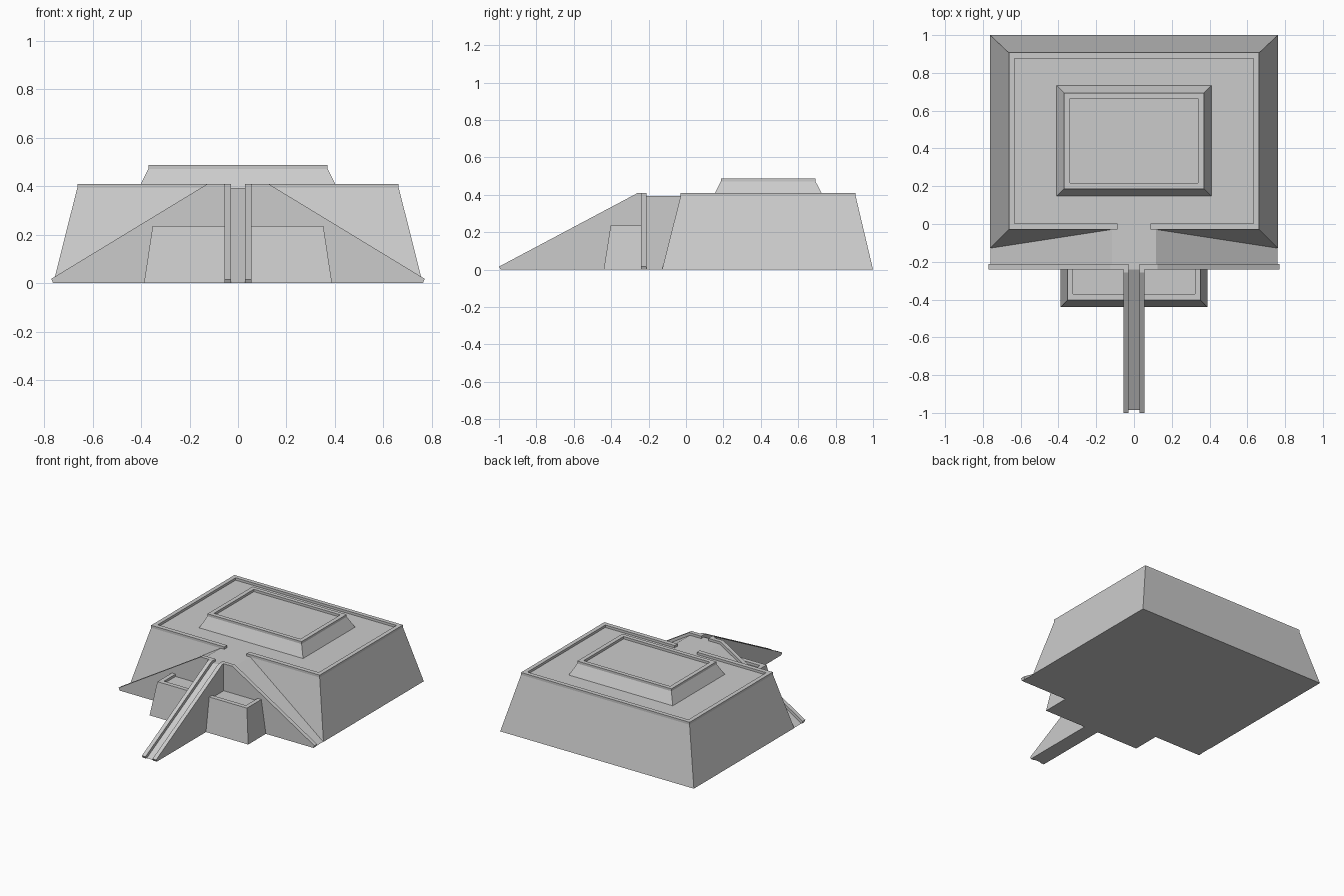
import bpy, bmesh

if "Cube" in bpy.data.objects:
    bpy.data.objects.remove(bpy.data.objects["Cube"])


def finish(name, bm):
    bmesh.ops.recalc_face_normals(bm, faces=bm.faces)
    mesh = bpy.data.meshes.new(name)
    bm.to_mesh(mesh)
    bm.free()
    obj = bpy.data.objects.new(name, mesh)
    bpy.context.collection.objects.link(obj)
    return obj


def stack(name, levels):
    """Closed solid through rectangles given as (half width, y front, y back, z)."""
    bm = bmesh.new()
    loops = [[bm.verts.new(p) for p in
              ((-x, y0, z), (x, y0, z), (x, y1, z), (-x, y1, z))]
             for x, y0, y1, z in levels]
    for a, b in zip(loops, loops[1:]):
        for i in range(4):
            j = (i + 1) % 4
            bm.faces.new((a[i], a[j], b[j], b[i]))
    bm.faces.new(loops[0][::-1])
    bm.faces.new(loops[-1])
    return finish(name, bm)


def prism(name, pts, axis, lo, hi):
    """Extrude a 2D profile along the given axis."""
    place = {"x": lambda a, b, c: (c, a, b),
             "y": lambda a, b, c: (a, c, b),
             "z": lambda a, b, c: (a, b, c)}[axis]
    bm = bmesh.new()
    low = [bm.verts.new(place(a, b, lo)) for a, b in pts]
    high = [bm.verts.new(place(a, b, hi)) for a, b in pts]
    bm.faces.new(low[::-1])
    bm.faces.new(high)
    for i in range(len(pts)):
        j = (i + 1) % len(pts)
        bm.faces.new((low[i], low[j], high[j], high[i]))
    return finish(name, bm)


def mirrored(half):
    """Complete a symmetric profile from its right half."""
    return half + [(-a, b) for a, b in reversed(half)]


FLOOR, RIM = 0.393, 0.41

# Main sloped terrace and its parapet, open at the front entrance
stack("main_terrace", [(0.762, -0.128, 1.0, 0), (0.663, -0.029, 0.907, FLOOR)])
prism("terrace_parapet",
      mirrored([(0.088, 0.003), (0.088, -0.029), (0.663, -0.029), (0.663, 0.907)])[:4]
      + [(-0.663, 0.907), (-0.663, -0.029), (-0.088, -0.029), (-0.088, 0.003),
         (-0.633, 0.003), (-0.633, 0.877), (0.633, 0.877), (0.633, 0.003)],
      "z", FLOOR, RIM)

# Upper tier with recessed roof
stack("upper_tier", [(0.409, 0.147, 0.733, FLOOR), (0.37, 0.186, 0.693, 0.471),
                     (0.37, 0.186, 0.693, 0.488), (0.34, 0.216, 0.664, 0.488),
                     (0.34, 0.216, 0.664, 0.471)])

# Twin side ramps with the landing between them, and their front wall
prism("side_ramps", mirrored([(0.76, 0), (0.117, FLOOR)]), "y", -0.212, -0.029)
prism("side_ramp_wall",
      mirrored([(0.763, 0), (0.77, 0.018), (0.125, RIM), (0.028, RIM), (0.028, FLOOR)]),
      "y", -0.241, -0.212)

# Central ramp between two curbs
prism("central_ramp", [(-0.985, 0), (-0.241, 0), (-0.241, FLOOR)], "x", -0.028, 0.028)
curb = [(-0.992, 0), (-1.0, 0.016), (-0.258, RIM), (-0.241, RIM), (-0.241, 0)]
for side, lo, hi in (("left", -0.056, -0.028), ("right", 0.028, 0.056)):
    prism("ramp_curb_" + side, curb, "x", lo, hi)

# Front bastions, recessed on top, divided by the central ramp
stack("bastions", [(0.388, -0.44, -0.22, 0), (0.352, -0.403, -0.22, 0.235),
                   (0.322, -0.371, -0.23, 0.235), (0.322, -0.371, -0.23, 0.218)])
